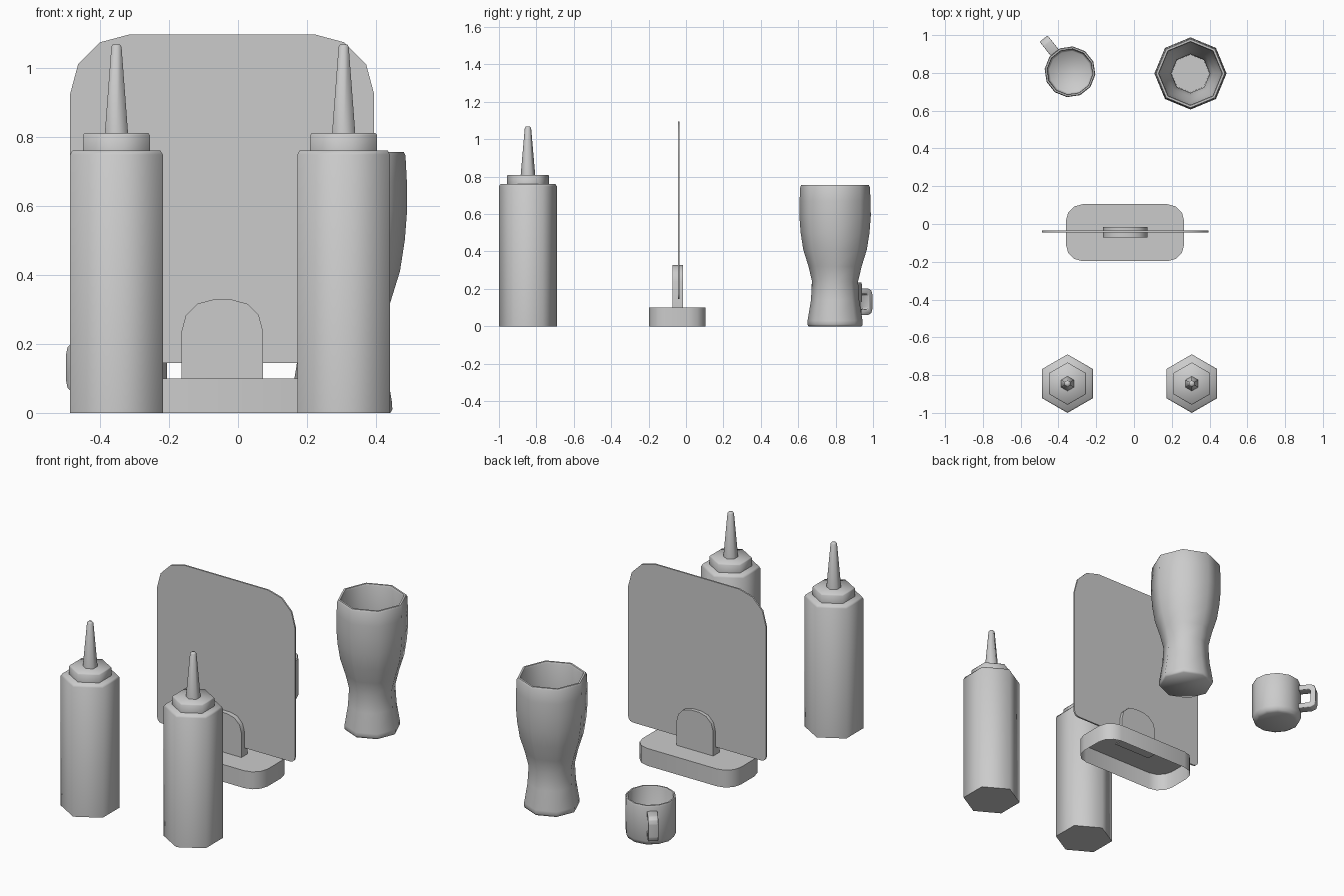
import bpy, bmesh
from math import sin, cos, pi, radians
from mathutils import Vector, Matrix

if "Cube" in bpy.data.objects:
    bpy.data.objects.remove(bpy.data.objects["Cube"])


def finish(bm, name, limit=65):
    """Smooth faces, keep steep edges sharp, link the object."""
    bmesh.ops.recalc_face_normals(bm, faces=bm.faces)
    for f in bm.faces:
        f.smooth = True
    for e in bm.edges:
        e.smooth = e.calc_face_angle(0) < radians(limit)
    me = bpy.data.meshes.new(name)
    bm.to_mesh(me)
    bm.free()
    ob = bpy.data.objects.new(name, me)
    bpy.context.collection.objects.link(ob)
    return ob


def lathe(name, profile, sides, centre, turn=0.0):
    """Revolve (radius, z) pairs; both ends are capped."""
    bm = bmesh.new()
    rings = []
    for r, z in profile:
        angles = [turn + 2 * pi * i / sides for i in range(sides)]
        rings.append([bm.verts.new((centre[0] + r * cos(a), centre[1] + r * sin(a), z)) for a in angles])
    for lo, hi in zip(rings, rings[1:]):
        for i in range(sides):
            j = (i + 1) % sides
            bm.faces.new((lo[i], lo[j], hi[j], hi[i]))
    bm.faces.new(rings[0][::-1])
    bm.faces.new(rings[-1])
    return finish(bm, name)


def rounded(x0, x1, y0, y1, r_low, r_high, seg=3):
    """Outline of a rectangle with separate low and high corner radii."""
    pts = []
    corners = ((x1, y1, -1, -1, r_high, 0), (x0, y1, 1, -1, r_high, 90),
               (x0, y0, 1, 1, r_low, 180), (x1, y0, -1, 1, r_low, 270))
    for x, y, sx, sy, r, start in corners:
        if r == 0:
            pts.append((x, y))
            continue
        for k in range(seg + 1):
            a = radians(start + 90 * k / seg)
            pts.append((x + sx * r + r * cos(a), y + sy * r + r * sin(a)))
    return pts


def slab(name, outline, a, b, place, open_start=False, bevel=0, limit=40):
    """Extrude an outline from depth a to b; place maps (u, v, depth) to xyz."""
    bm = bmesh.new()
    lo, hi = ([bm.verts.new(place(u, v, d)) for u, v in outline] for d in (a, b))
    n = len(outline)
    for i in range(n):
        j = (i + 1) % n
        bm.faces.new((lo[i], lo[j], hi[j], hi[i]))
    bm.faces.new(hi)
    if not open_start:
        bm.faces.new(lo[::-1])
    bmesh.ops.recalc_face_normals(bm, faces=bm.faces)
    if bevel:
        bmesh.ops.bevel(bm, geom=bm.edges[:], offset=bevel, segments=2, profile=0.5, affect='EDGES')
    return finish(bm, name, limit)


# Two hexagonal squeeze bottles
for side, x in (("left", -0.352), ("right", 0.306)):
    c = (x, -0.845)
    lathe(side + "_bottle_body", [(0.155, 0), (0.155, 0.748), (0.147, 0.76)], 6, c, pi / 2)
    lathe(side + "_bottle_cap", [(0.112, 0.757), (0.112, 0.804), (0.107, 0.81)], 6, c, pi / 2)
    lathe(side + "_bottle_nozzle", [(0.039, 0.807), (0.017, 1.06), (0.012, 1.067)], 6, c, pi / 2)


def upright(u, v, d):
    return (u, d, v)


# Sign: hollow base, clip and thin board
slab("sign_base", rounded(-0.361, 0.266, -0.197, 0.105, 0.09, 0.09), 0, 0.1,
     lambda u, v, d: (u, v, d), open_start=True)
slab("sign_clip", rounded(-0.163, 0.072, 0.095, 0.328, 0, 0.09), -0.071, -0.015, upright)
slab("sign_board", rounded(-0.486, 0.394, 0.145, 1.096, 0.03, 0.172), -0.044, -0.035, upright)

# Octagonal curved drinking glass, outside then inside
lathe("drinking_glass", [
    (0.142, 0), (0.148, 0.01), (0.147, 0.03), (0.129, 0.14), (0.123, 0.24),
    (0.142, 0.32), (0.170, 0.41), (0.184, 0.50), (0.191, 0.59), (0.190, 0.67),
    (0.186, 0.745), (0.181, 0.755), (0.170, 0.755), (0.166, 0.745), (0.172, 0.59),
    (0.164, 0.50), (0.150, 0.41), (0.122, 0.32), (0.103, 0.24), (0.100, 0.05)],
    8, (0.299, 0.797))

# Small mug, outside then inside
mug, aim = Vector((-0.339, 0.806, 0)), radians(128.5)
lathe("mug_body", [
    (0.108, 0), (0.125, 0.008), (0.134, 0.03), (0.135, 0.225), (0.131, 0.235),
    (0.123, 0.235), (0.120, 0.227), (0.119, 0.04), (0.110, 0.028)],
    12, mug, aim + pi / 12)

# C-shaped mug handle
turn = Matrix.Rotation(aim, 3, 'Z')
handle = [(0.122, 0.203), (0.195, 0.203), (0.217, 0.192), (0.224, 0.17), (0.224, 0.093),
          (0.217, 0.071), (0.195, 0.06), (0.122, 0.06), (0.122, 0.09), (0.186, 0.09),
          (0.194, 0.098), (0.194, 0.165), (0.186, 0.173), (0.122, 0.173)]
slab("mug_handle", handle, -0.027, 0.027,
     lambda u, v, d: mug + turn @ Vector((u, d, v)), bevel=0.004, limit=50)
